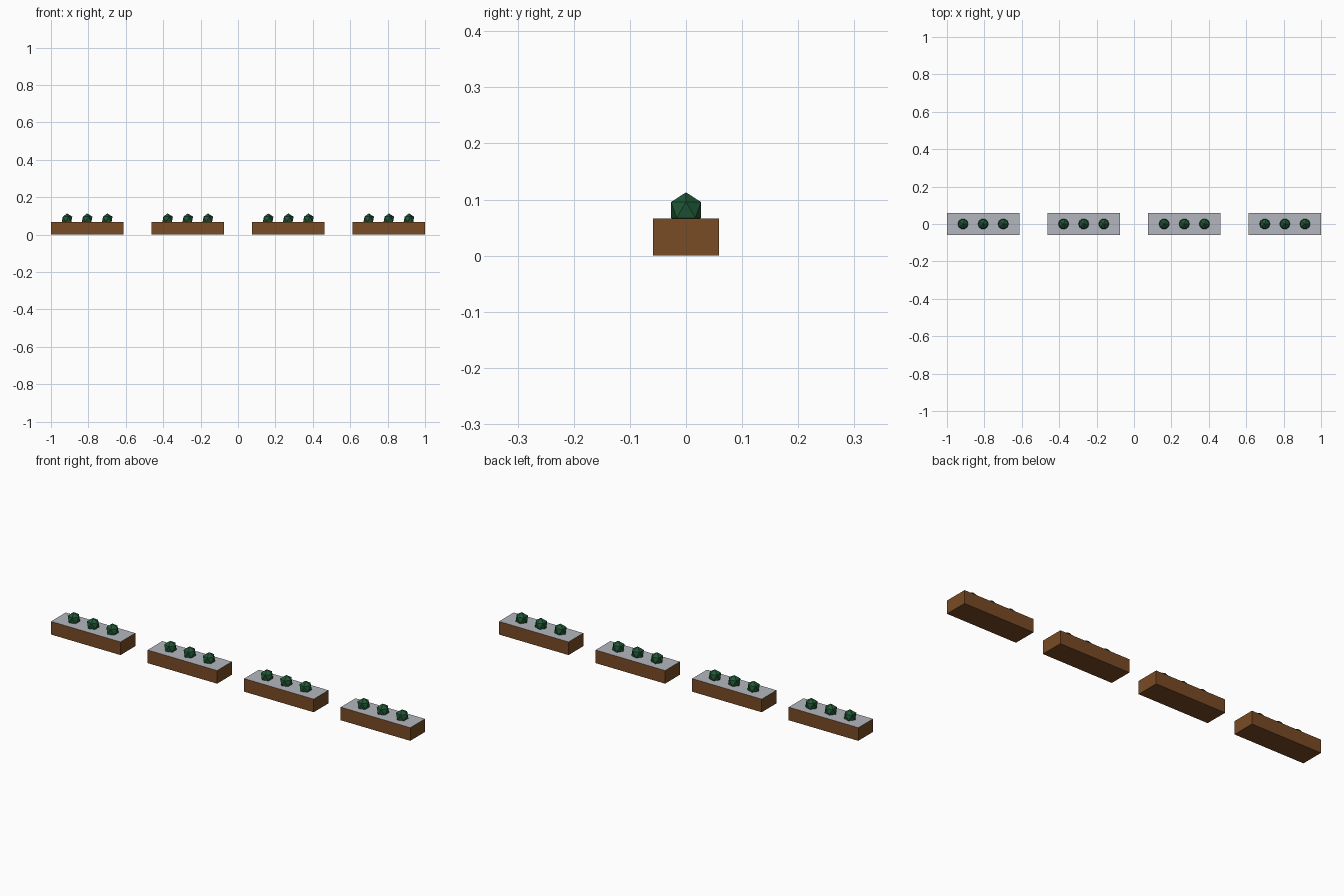
import bpy
import bmesh
from mathutils import Matrix

default = bpy.data.objects.get("Cube")
if default:
    bpy.data.objects.remove(default, do_unlink=True)


def material(name, rgb):
    mat = bpy.data.materials.new(name)
    mat.use_nodes = True
    mat.diffuse_color = (*rgb, 1)
    mat.node_tree.nodes["Principled BSDF"].inputs["Base Color"].default_value = (*rgb, 1)
    return mat


brown = material("wood brown", (0.19, 0.07, 0.018))
grey = material("pale grey", (0.45, 0.47, 0.51))
green = material("leaf green", (0.014, 0.095, 0.036))

WIDTH, DEPTH, HEIGHT = 0.387, 0.117, 0.066
BUSH_RADIUS, BUSH_Z, BUSH_STEP = 0.0315, 0.0815, 0.1075
PLANTER_STEP = (2 - WIDTH) / 3


def add_object(name, bm, materials, location):
    mesh = bpy.data.meshes.new(name)
    bm.to_mesh(mesh)
    bm.free()
    for mat in materials:
        mesh.materials.append(mat)
    obj = bpy.data.objects.new(name, mesh)
    obj.location = location
    bpy.context.collection.objects.link(obj)


def add_planter(x, number):
    # Wooden box with a grey top
    bm = bmesh.new()
    bmesh.ops.create_cube(bm, size=1, matrix=Matrix.Diagonal((WIDTH, DEPTH, HEIGHT, 1)))
    bm.normal_update()
    for face in bm.faces:
        face.material_index = int(face.normal.z > 0.5)
    add_object(f"planter_box_{number}", bm, [brown, grey], (x, 0, HEIGHT / 2))

    # Row of three faceted bushes
    for i in range(3):
        bm = bmesh.new()
        bmesh.ops.create_icosphere(bm, subdivisions=1, radius=BUSH_RADIUS)
        add_object(f"bush_{number}_{i + 1}", bm, [green], (x + (i - 1) * BUSH_STEP, 0, BUSH_Z))


for n in range(4):
    add_planter((n - 1.5) * PLANTER_STEP, n + 1)
